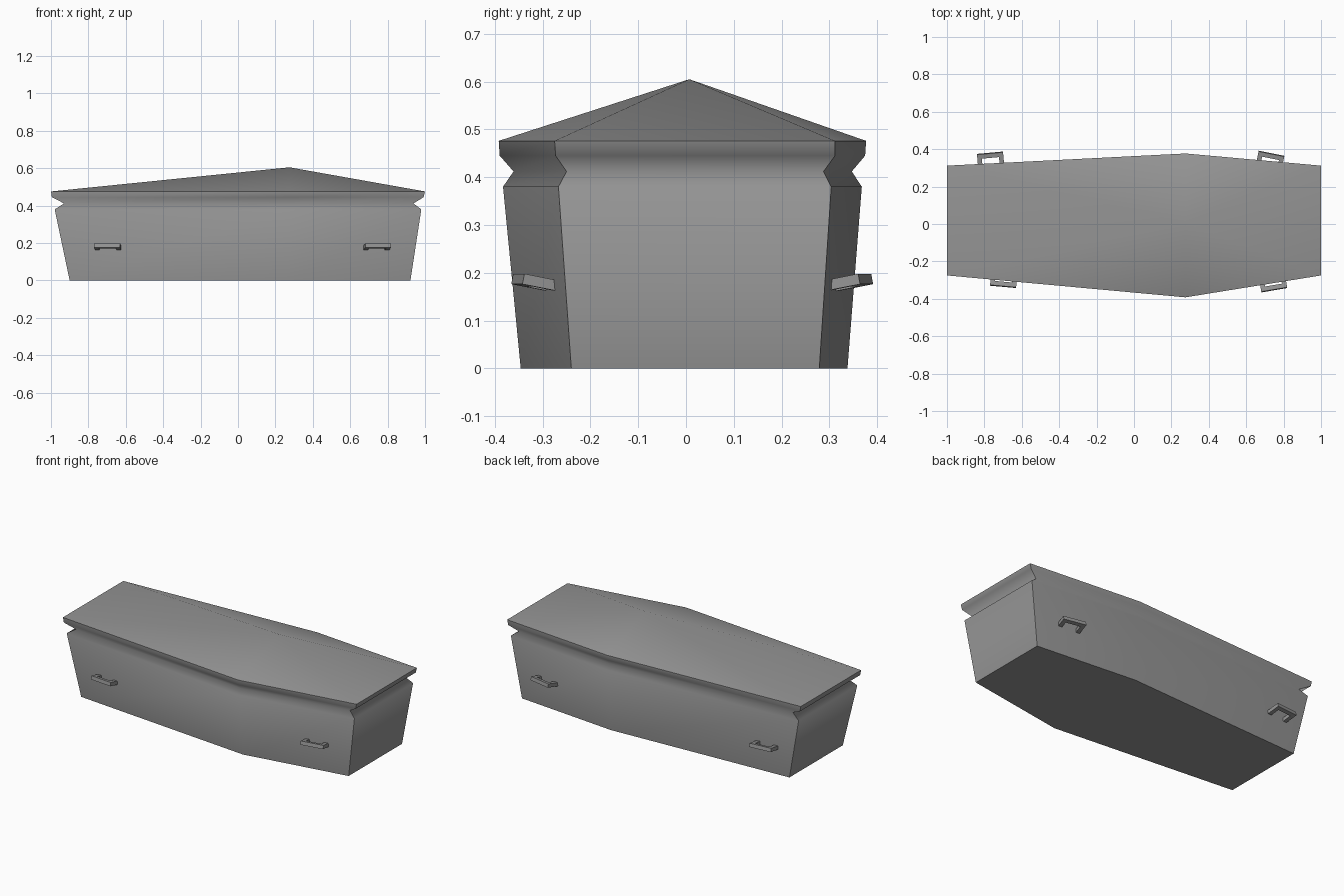
import bpy, bmesh
from math import radians, atan2
from mathutils import Matrix, Vector

if "Cube" in bpy.data.objects:
    bpy.data.objects.remove(bpy.data.objects["Cube"])

grey = bpy.data.materials.new("stone grey")
grey.use_nodes = True
colour = (0.3, 0.3, 0.3, 1)
grey.diffuse_color = colour
grey.node_tree.nodes["Principled BSDF"].inputs["Base Color"].default_value = colour


def add_object(name, bm):
    bmesh.ops.recalc_face_normals(bm, faces=bm.faces)
    mesh = bpy.data.meshes.new(name)
    bm.to_mesh(mesh)
    bm.free()
    mesh.materials.append(grey)
    obj = bpy.data.objects.new(name, mesh)
    bpy.context.collection.objects.link(obj)
    return obj


# Casket: six-sided rings stacked from the floor to the lid rim
MID_X = 0.275
# z, left end x, right end x, end y front/back, middle y front/back
LEVELS = [
    (0.0, -0.90, 0.922, -0.24, 0.279, -0.346, 0.338),
    (0.38, -0.98, 0.98, -0.267, 0.304, -0.383, 0.368),
    (0.412, -0.93, 0.938, -0.25, 0.288, -0.361, 0.347),
    (0.445, -0.995, 0.992, -0.273, 0.312, -0.39, 0.375),
    (0.476, -1.0, 1.0, -0.275, 0.312, -0.392, 0.377),
]
bm = bmesh.new()
rings = []
for z, x0, x1, f, b, mf, mb in LEVELS:
    outline = [(x0, f), (MID_X, mf), (x1, f), (x1, b), (MID_X, mb), (x0, b)]
    rings.append([bm.verts.new((x, y, z)) for x, y in outline])
for low, high in zip(rings, rings[1:]):
    for i in range(6):
        j = (i + 1) % 6
        bm.faces.new((low[i], low[j], high[j], high[i]))
    # The four end corners stay crisp, the two middle bends are soft
    for i in (0, 2, 3, 5):
        bm.edges.get((low[i], high[i])).smooth = False
bm.faces.new(rings[0][::-1])

# Lid: shallow fan rising to one point
apex = bm.verts.new((MID_X, 0.007, 0.605))
for i in range(6):
    j = (i + 1) % 6
    bm.faces.new((rings[-1][i], rings[-1][j], apex))
    for ring in (rings[0], rings[-1]):
        bm.edges.get((ring[i], ring[j])).smooth = False
for face in bm.faces:
    face.smooth = True
add_object("casket", bm)


# Handles: a bar on two posts, local y pointing out of the wall
def add_handle(name, centre, along):
    bm = bmesh.new()
    parts = [((0, -0.012, 0), (0.14, 0.024, 0.022))]
    parts += [((s * 0.058, -0.052, 0), (0.024, 0.056, 0.022)) for s in (-1, 1)]
    for place, size in parts:
        bmesh.ops.create_cube(bm, size=1, matrix=Matrix.Translation(place)
                              @ Matrix.Diagonal((*size, 1)))
    turn = Matrix.Rotation(atan2(along[1], along[0]), 4, "Z")
    tilt = Matrix.Rotation(radians(11), 4, "X")
    bm.transform(Matrix.Translation(Vector(centre)) @ turn @ tilt)
    add_object(name, bm)


add_handle("handle_back_right", (-0.77, 0.379, 0.187), (1, 0.09))
add_handle("handle_back_left", (0.735, 0.376, 0.187), (1, -0.2))
add_handle("handle_front_right", (-0.70, -0.334, 0.187), (-1, 0.09))
add_handle("handle_front_left", (0.75, -0.352, 0.187), (-1, -0.17))
